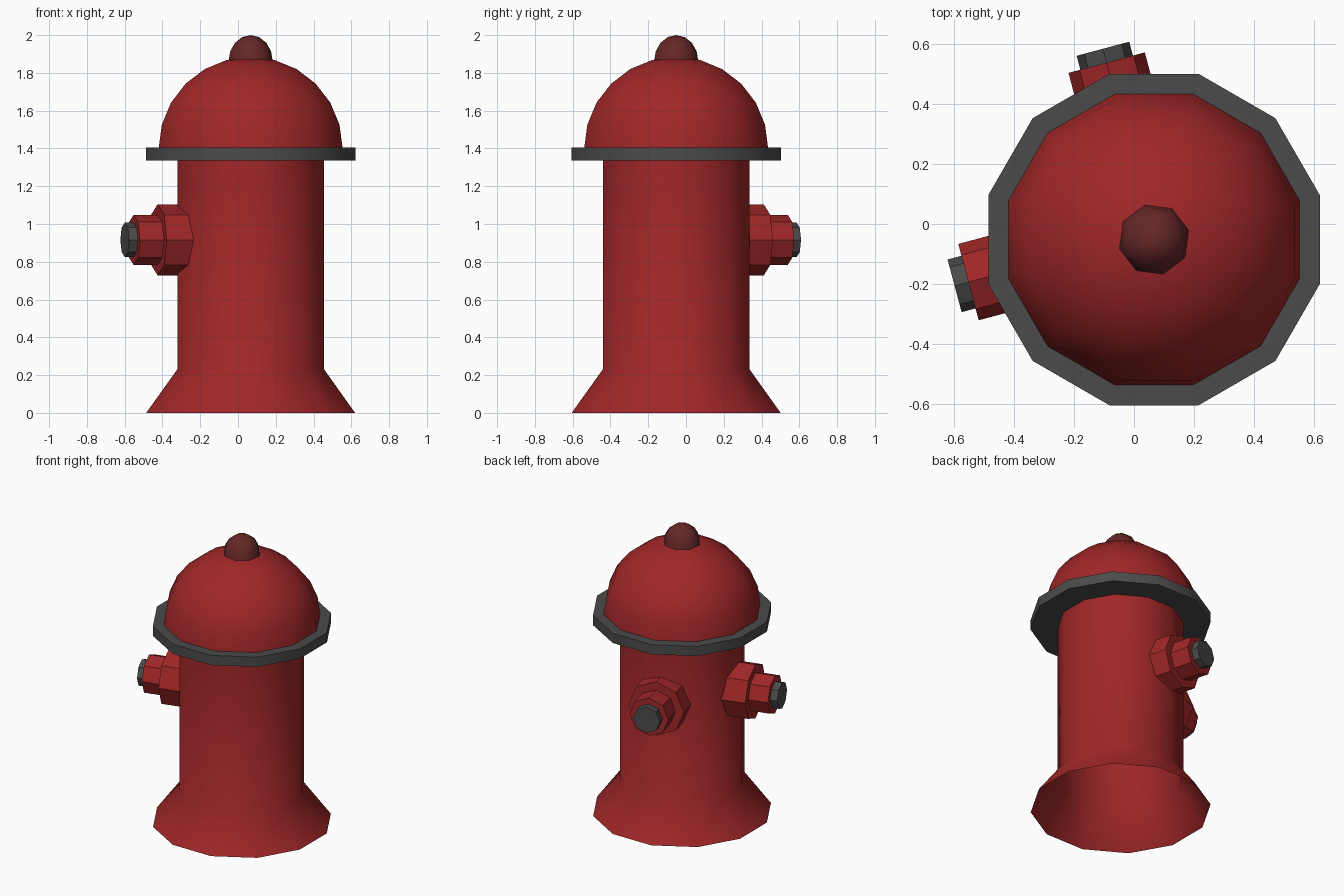
import bpy, bmesh, math
from mathutils import Vector, Matrix

if "Cube" in bpy.data.objects:
    bpy.data.objects.remove(bpy.data.objects["Cube"])


def material(name, rgb):
    m = bpy.data.materials.new(name)
    m.diffuse_color = (*rgb, 1)
    m.use_nodes = True
    m.node_tree.nodes["Principled BSDF"].inputs["Base Color"].default_value = m.diffuse_color
    return m


RED = material("hydrant red", (0.35, 0.02, 0.021))
DARK = material("dark red", (0.13, 0.02, 0.02))
GREY = material("dark grey", (0.07, 0.07, 0.07))


def lathe(name, profile, sides, turn, mats, matrix, smooth, bands=None):
    """Revolve (radius, height) points about z; a radius of 0 closes to a point."""
    bm = bmesh.new()
    rings = []
    for r, h in profile:
        if r == 0:
            rings.append([bm.verts.new((0, 0, h))])
        else:
            rings.append([bm.verts.new((r * math.cos(turn + math.tau * i / sides),
                                        r * math.sin(turn + math.tau * i / sides), h))
                          for i in range(sides)])
    for k, (a, b) in enumerate(zip(rings, rings[1:])):
        for i in range(sides):
            j = (i + 1) % sides
            vs = [a[i % len(a)], a[j % len(a)], b[j % len(b)], b[i % len(b)]]
            f = bm.faces.new(list(dict.fromkeys(vs)))
            f.material_index = bands[k] if bands else 0
    bmesh.ops.recalc_face_normals(bm, faces=bm.faces)
    me = bpy.data.meshes.new(name)
    bm.to_mesh(me)
    bm.free()
    for m in mats:
        me.materials.append(m)
    ob = bpy.data.objects.new(name, me)
    bpy.context.collection.objects.link(ob)
    ob.matrix_world = matrix
    # smooth = None for smooth everywhere, otherwise the sharp angle in degrees
    if smooth is None:
        me.shade_smooth()
    else:
        bpy.ops.object.select_all(action='DESELECT')
        ob.select_set(True)
        bpy.context.view_layer.objects.active = ob
        bpy.ops.object.shade_smooth_by_angle(angle=math.radians(smooth))
    return ob


CX, CY = 0.067, -0.052
AXIS = Matrix.Translation((CX, CY, 0))
T12 = math.radians(15)
C = math.cos(T12)  # flat-to-corner factor of a 12-sided ring

# flared base and barrel, open underneath
lathe("barrel", [(0.553 / C, 0), (0.3875 / C, 0.232), (0.3875 / C, 1.34)],
      12, T12, [RED], AXIS, None)

# grey flange under the cap
lathe("flange", [(0, 1.337), (0.554 / C, 1.337), (0.554 / C, 1.405), (0, 1.405)],
      12, T12, [GREY], AXIS, 40)

# domed cap
dome = [(0.487 / C * math.cos(math.radians(a)), 1.4 + 0.485 * math.sin(math.radians(a)))
        for a in range(0, 90, 15)] + [(0, 1.885)]
lathe("dome_cap", dome, 12, T12, [RED], AXIS, None)

# top knob
knob = [(0.121 * math.cos(math.radians(a)), 1.862 + 0.138 * math.sin(math.radians(a)))
        for a in (0, 22.5, 45, 67.5)] + [(0, 2.0)]
lathe("top_knob", knob, 8, math.radians(15), [DARK], AXIS, None)

# two stepped octagonal hose outlets, at the left and the back
outlet = [(0.188, 0.25), (0.188, 0.48), (0.132, 0.48), (0.132, 0.612),
          (0.091, 0.612), (0.091, 0.66), (0, 0.66)]
for name, y, angle, shift in (("left_outlet", -0.028, 195, 0.03),
                              ("back_outlet", CY, 105, 0)):
    M = (Matrix.Translation((CX, y, 0.916))
         @ Matrix.Rotation(math.radians(angle), 4, 'Z')
         @ Matrix.Rotation(math.radians(90), 4, 'Y')
         @ Matrix.Translation((0, 0, shift)))
    lathe(name, outlet, 8, 0, [RED, GREY], M, 30, [0, 0, 0, 0, 1, 1])
